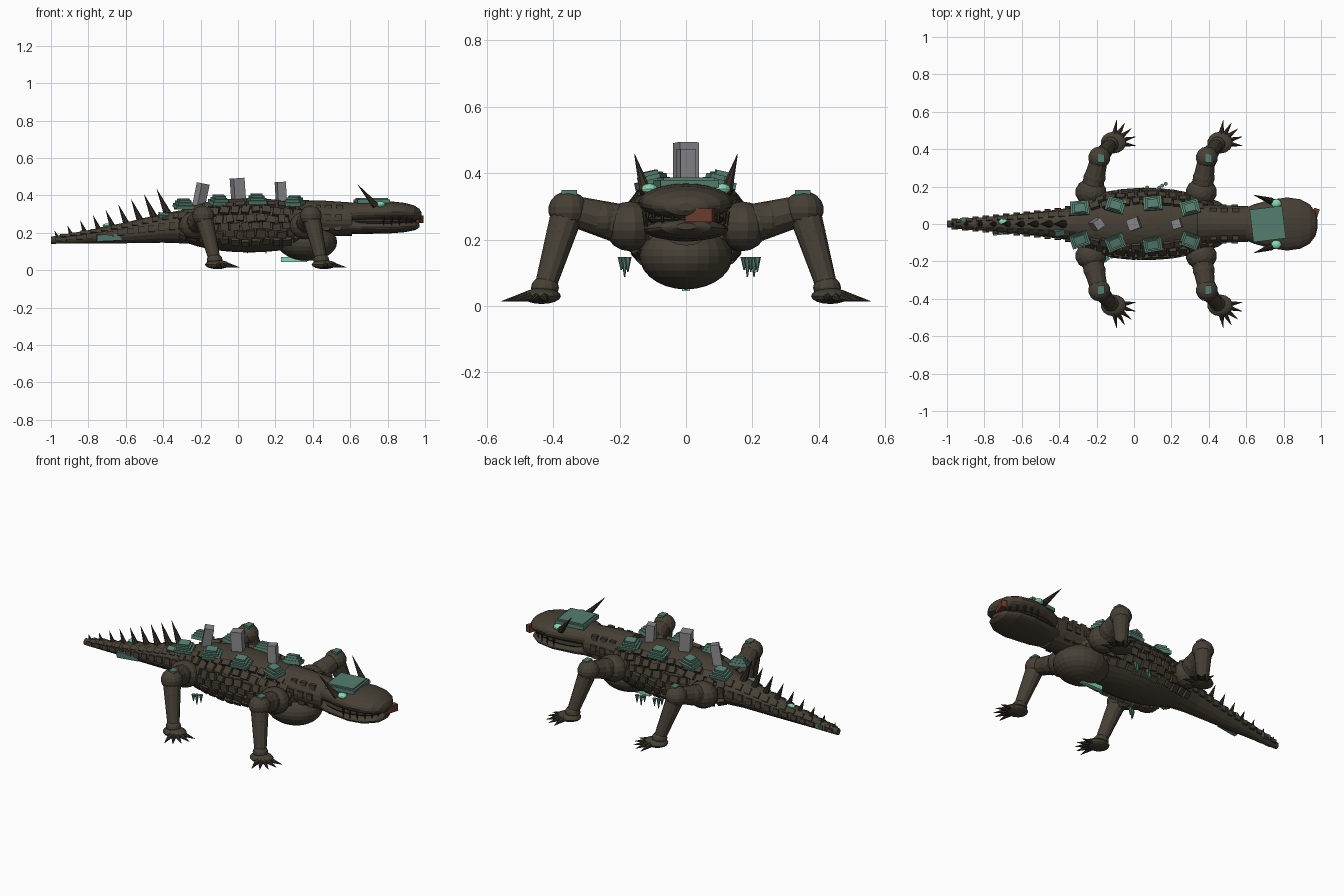
import bpy, bmesh, math, random
from mathutils import Vector, Matrix, Euler

random.seed(4)
cube = bpy.data.objects.get("Cube")
if cube:
    bpy.data.objects.remove(cube)


def material(name, rgb):
    m = bpy.data.materials.new(name)
    m.use_nodes = True
    m.diffuse_color = (*rgb, 1)
    m.node_tree.nodes["Principled BSDF"].inputs["Base Color"].default_value = (*rgb, 1)
    return m


HIDE = material("dark olive hide", (0.062, 0.051, 0.035))
HORN = material("dark horn", (0.035, 0.027, 0.019))
MOSS = material("teal plate", (0.09, 0.21, 0.16))
GLOW = material("pale green glow", (0.25, 0.68, 0.46))
STONE = material("grey stone", (0.24, 0.24, 0.25))
RUST = material("rust brown", (0.14, 0.045, 0.023))


def finish(name, bm, mat):
    bmesh.ops.recalc_face_normals(bm, faces=bm.faces)
    mesh = bpy.data.meshes.new(name)
    bm.to_mesh(mesh)
    bm.free()
    mesh.materials.append(mat)
    obj = bpy.data.objects.new(name, mesh)
    bpy.context.collection.objects.link(obj)
    return obj


def ball(bm, centre, radii, seg=20, rings=12):
    m = Matrix.Translation(centre) @ Matrix.Diagonal((*radii, 1))
    bmesh.ops.create_uvsphere(bm, u_segments=seg, v_segments=rings, radius=1, matrix=m)


def box(bm, centre, size, rot=None):
    rot = rot or Matrix.Identity(4)
    m = Matrix.Translation(centre) @ rot @ Matrix.Diagonal((*size, 1))
    bmesh.ops.create_cube(bm, size=1, matrix=m)


def rod(bm, a, b, r1, r2, seg=12):
    a, b = Vector(a), Vector(b)
    rot = (b - a).to_track_quat("Z", "Y").to_matrix().to_4x4()
    bmesh.ops.create_cone(bm, cap_ends=True, segments=seg, radius1=r1, radius2=r2,
                          depth=(b - a).length, matrix=Matrix.Translation((a + b) / 2) @ rot)


def loft(bm, sections, seg=20):
    """Skin ellipses (x, z, half width, half height) along x."""
    rings = []
    for x, z, w, h in sections:
        rings.append([bm.verts.new((x, w * math.cos(t), z + h * math.sin(t)))
                      for t in (2 * math.pi * i / seg for i in range(seg))])
    for p, q in zip(rings, rings[1:]):
        for i in range(seg):
            j = (i + 1) % seg
            bm.faces.new((p[i], p[j], q[j], q[i]))
    bm.faces.new(rings[0])
    bm.faces.new(rings[-1])


def surface_frame(normal):
    n = normal.normalized()
    u = Vector((1, 0, 0))
    u = (u - n * u.dot(n)).normalized()
    return Matrix((u, n.cross(u), n)).transposed().to_4x4()


# Torso, neck, throat pouch
BODY, RAD = Vector((0.06, 0, 0.24)), Vector((0.44, 0.175, 0.145))
bm = bmesh.new()
ball(bm, BODY, RAD, 28, 18)
finish("torso", bm, HIDE)
bm = bmesh.new()
loft(bm, [(0.34, 0.275, 0.11, 0.1), (0.46, 0.278, 0.1, 0.094), (0.61, 0.272, 0.095, 0.09)])
finish("neck", bm, HIDE)
bm = bmesh.new()
ball(bm, (0.37, 0, 0.15), (0.16, 0.14, 0.1), 24, 14)
finish("throat_pouch", bm, HIDE)
bm = bmesh.new()
box(bm, (0.3, 0, 0.057), (0.14, 0.024, 0.025))
finish("pouch_glow", bm, GLOW)

# Tail
TAIL = [(-1.0, 0.16, 0.017, 0.019), (-0.8, 0.179, 0.037, 0.035), (-0.6, 0.2, 0.055, 0.056),
        (-0.4, 0.225, 0.078, 0.078), (-0.2, 0.24, 0.115, 0.1)]
bm = bmesh.new()
loft(bm, TAIL, 16)
finish("tail", bm, HIDE)


def tail_at(x):
    for p, q in zip(TAIL, TAIL[1:]):
        if x <= q[0]:
            break
    t = (x - p[0]) / (q[0] - p[0])
    return [a + (b - a) * t for a, b in zip(p[1:], q[1:])]


# Raised scales on flanks and tail
bm = bmesh.new()
for row, deg in enumerate((-36, -19, -2, 15, 32, 48)):
    for col in range(13):
        x = -0.29 + 0.055 * col + 0.027 * (row % 2)
        k = (x - BODY.x) / RAD.x
        s = math.sqrt(max(0.1, 1 - k * k))
        for side in (-1, 1):
            t = math.radians(deg + random.uniform(-3, 3))
            p = Vector((k, side * s * math.cos(t), s * math.sin(t)))
            n = Vector([a / r for a, r in zip(p, RAD)])
            spin = Matrix.Rotation(random.uniform(-0.2, 0.2), 4, "Z")
            size = (random.uniform(0.035, 0.05), random.uniform(0.032, 0.045), 0.035)
            box(bm, BODY + p * RAD, size, surface_frame(n) @ spin)
finish("flank_scales", bm, HIDE)
bm = bmesh.new()
for i in range(13):
    x = -0.96 + 0.055 * i
    z, w, h = tail_at(x)
    for side in (-1, 1):
        for deg in (5, 48):
            t = math.radians(deg)
            p = (x + deg * 0.0005, side * w * math.cos(t), z + h * math.sin(t))
            n = Vector((0, side * math.cos(t), math.sin(t)))
            box(bm, p, (0.034, 0.014 + w * 0.3, 0.016), surface_frame(n))
finish("tail_scales", bm, HIDE)
bm = bmesh.new()
for x in (0.42, 0.48, 0.54):
    for side in (-1, 1):
        for z in (0.23, 0.28, 0.33):
            box(bm, (x + z * 0.1 - 0.03, side * (0.095 - abs(z - 0.28) * 0.4), z), (0.035, 0.02, 0.035))
finish("neck_scales", bm, HIDE)

# Tail spines, growing toward the body
bm = bmesh.new()
for i in range(9):
    t = i / 8
    tip = Vector((-0.98 + 0.545 * t, 0, 0.21 + 0.225 * t))
    bx = tip.x + 0.015 + 0.045 * t
    z, w, h = tail_at(bx)
    rod(bm, (bx, 0, z + h - 0.012), tip, 0.011 + 0.012 * t, 0.0005, 7)
finish("tail_spines", bm, HORN)

# Mossy growths on the tail
bm = bmesh.new()
box(bm, (-0.69, -0.043, 0.175), (0.13, 0.022, 0.035), Euler((0.1, -0.05, 0.1)).to_matrix().to_4x4())
box(bm, (-0.9, 0.022, 0.172), (0.06, 0.018, 0.03))
box(bm, (-0.4, -0.045, 0.29), (0.05, 0.03, 0.025), Euler((0.5, 0.1, 0.2)).to_matrix().to_4x4())
finish("tail_moss", bm, MOSS)
bm = bmesh.new()
ball(bm, (-0.7, 0.012, 0.238), (0.025, 0.016, 0.012), 10, 6)
finish("tail_glow", bm, GLOW)

# Head: skull, lower jaw, mouth lining
bm = bmesh.new()
loft(bm, [(0.57, 0.3, 0.075, 0.05), (0.64, 0.31, 0.105, 0.058), (0.73, 0.312, 0.13, 0.06),
          (0.82, 0.312, 0.142, 0.056), (0.89, 0.31, 0.132, 0.05), (0.94, 0.305, 0.105, 0.042),
          (0.97, 0.3, 0.065, 0.028), (0.98, 0.298, 0.025, 0.012)], 24)
finish("skull", bm, HIDE)
bm = bmesh.new()
loft(bm, [(0.57, 0.24, 0.08, 0.045), (0.66, 0.232, 0.108, 0.038), (0.8, 0.23, 0.128, 0.034),
          (0.89, 0.233, 0.118, 0.03), (0.95, 0.237, 0.075, 0.022), (0.97, 0.24, 0.03, 0.01)], 24)
finish("lower_jaw", bm, HIDE)
bm = bmesh.new()
ball(bm, (0.76, 0, 0.26), (0.19, 0.115, 0.025))
finish("mouth_lining", bm, HORN)
bm = bmesh.new()
for side in (-1, 1):
    for i in range(6):
        a = math.radians(18 + 16 * i)
        x, y = 0.8 + 0.155 * math.cos(a), side * 0.127 * math.sin(a)
        rod(bm, (x, y, 0.285), (x, y, 0.238), 0.007, 0.001, 6)
finish("teeth", bm, HORN)
bm = bmesh.new()
box(bm, (0.966, 0.042, 0.273), (0.03, 0.085, 0.04), Matrix.Rotation(-0.3, 4, "Z"))
finish("snout_patch", bm, RUST)

# Brow plate, eyes, horns
bm = bmesh.new()
turn = Matrix.Rotation(0.12, 4, "Z")
box(bm, (0.715, 0, 0.368), (0.175, 0.175, 0.022), turn)
box(bm, (0.715, 0, 0.378), (0.155, 0.155, 0.018), turn)
finish("brow_plate", bm, MOSS)
eyes, horns = bmesh.new(), bmesh.new()
for side in (-1, 1):
    ball(eyes, (0.76, side * 0.11, 0.353), (0.028, 0.024, 0.016), 12, 8)
    rod(horns, (0.735, side * 0.122, 0.345), (0.64, side * 0.155, 0.457), 0.019, 0.001, 8)
finish("eyes", eyes, GLOW)
finish("horns", horns, HORN)

# Stacked plates along the back
bm = bmesh.new()
for x, y, z in ((-0.29, 0.085, 0.342), (-0.1, 0.1, 0.362), (0.1, 0.11, 0.368), (0.3, 0.088, 0.358)):
    for side in (-1, 1):
        rot = Euler((-side * 0.22, 0, random.uniform(-0.4, 0.4))).to_matrix().to_4x4()
        for k in range(3):
            s = 1 - 0.2 * k
            box(bm, (x, side * y, z + 0.014 * k), (0.1 * s, 0.075 * s, 0.02), rot)
finish("back_plates", bm, MOSS)

# Stone pillars on the spine
bm = bmesh.new()
for x, w, top, lean, spin in ((-0.2, 0.05, 0.465, 0.2, 0.6), (0.0, 0.062, 0.492, -0.07, 0.35),
                              (0.23, 0.048, 0.472, -0.06, 0.3)):
    rot = Euler((0, lean, 0)).to_matrix().to_4x4() @ Matrix.Rotation(spin, 4, "Z")
    box(bm, (x, 0, top - 0.07), (w, w, 0.14), rot)
finish("spine_pillars", bm, STONE)

# Legs, mirrored left and right
for label, hx, kx, ax in (("front", 0.36, 0.39, 0.445), ("rear", -0.23, -0.185, -0.125)):
    for name, side in (("left", 1), ("right", -1)):
        def at(x, y, z):
            return Vector((x, side * y, z))
        hip, knee, ankle = at(hx, 0.17, 0.24), at(kx, 0.355, 0.29), at(ax, 0.425, 0.055)
        bm = bmesh.new()
        ball(bm, hip, (0.085, 0.075, 0.075), 14, 9)
        rod(bm, hip, knee, 0.062, 0.045)
        ball(bm, hip.lerp(knee, 0.42), (0.06, 0.055, 0.055), 14, 9)
        ball(bm, knee, (0.06, 0.06, 0.056), 14, 9)
        rod(bm, knee, ankle, 0.05, 0.032)
        ball(bm, knee.lerp(ankle, 0.3), (0.045, 0.045, 0.042), 14, 9)
        finish(f"{label}_{name}_leg", bm, HIDE)
        bm = bmesh.new()
        foot = at(ax + 0.015, 0.435, 0.03)
        ball(bm, foot, (0.068, 0.058, 0.024), 14, 8)
        ball(bm, ankle, (0.042, 0.042, 0.035), 12, 8)
        finish(f"{label}_{name}_foot", bm, HIDE)
        bm = bmesh.new()
        for deg in (-8, 15, 38, 60, 82):
            d = at(math.cos(math.radians(deg)), math.sin(math.radians(deg)), 0)
            rod(bm, foot + d * 0.035, foot + d * 0.122 - Vector((0, 0, 0.016)), 0.018, 0.001, 7)
        finish(f"{label}_{name}_claws", bm, HORN)
        bm = bmesh.new()
        box(bm, at(kx + 0.01, 0.352, 0.341), (0.036, 0.046, 0.016))
        finish(f"{label}_{name}_knee_plate", bm, MOSS)

# Hanging growths under the flanks
bm = bmesh.new()
for x, y in ((-0.14, -0.185), (0.05, 0.185), (0.15, 0.205)):
    for dx, dy, drop in ((0, 0, 0.06), (0.02, 0.01, 0.045), (-0.015, -0.01, 0.04)):
        rod(bm, (x + dx, y + dy, 0.148), (x + dx, y + dy, 0.148 - drop), 0.011, 0.002, 6)
finish("hanging_growths", bm, MOSS)
